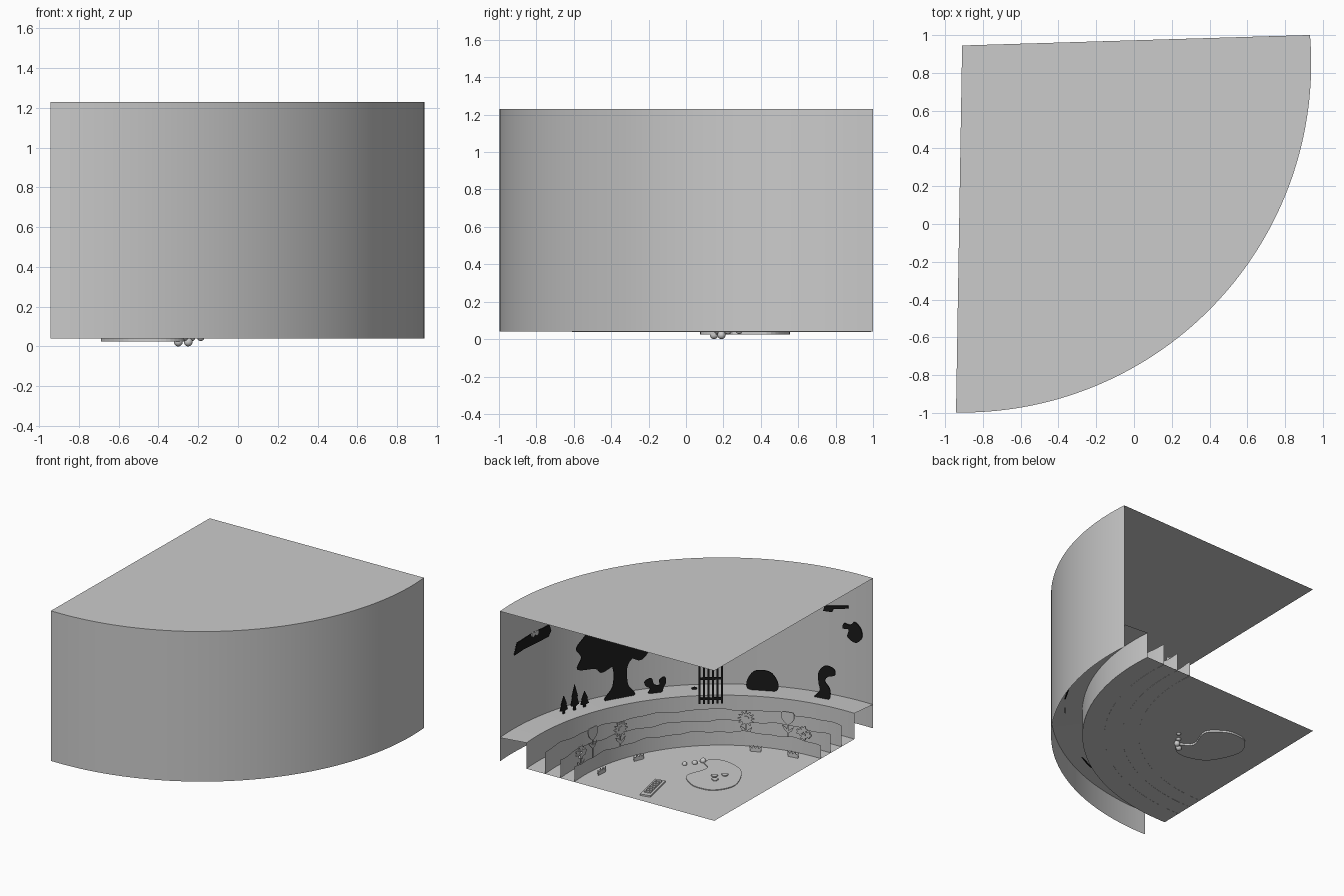
import bpy, bmesh, math, random
from mathutils import Matrix, Vector

if "Cube" in bpy.data.objects:
    bpy.data.objects.remove(bpy.data.objects["Cube"])

random.seed(3)
CX, CY, R = -0.91, 0.85, 1.848
APEX = (-0.91, 0.945)
FLOOR, TOP = 0.04, 1.23

black = bpy.data.materials.new("silhouette_black")
black.diffuse_color = (0.01, 0.01, 0.01, 1)
black.use_nodes = True
black.node_tree.nodes["Principled BSDF"].inputs["Base Color"].default_value = black.diffuse_color


def finish(name, bm, mat=None, smooth=False):
    me = bpy.data.meshes.new(name)
    bm.to_mesh(me)
    bm.free()
    ob = bpy.data.objects.new(name, me)
    bpy.context.collection.objects.link(ob)
    if mat:
        me.materials.append(mat)
    if smooth:
        for p in me.polygons:
            p.use_smooth = True
    return ob


def arc(r, n=64):
    """Plan points from the back-left end to the right end of the quarter circle"""
    a0, a1 = math.radians(-91), math.asin((0.095 + 0.03 * r) / r)
    return [(CX + r * math.cos(a0 + (a1 - a0) * i / n),
             CY + r * math.sin(a0 + (a1 - a0) * i / n)) for i in range(n + 1)]


def strip(name, low, high):
    """Sheet between two rows of points"""
    bm = bmesh.new()
    a = [bm.verts.new(p) for p in low]
    b = [bm.verts.new(p) for p in high]
    for i in range(len(a) - 1):
        bm.faces.new((a[i], a[i + 1], b[i + 1], b[i]))
    return finish(name, bm, smooth=True)


def sector(name, r, z):
    bm = bmesh.new()
    bm.faces.new([bm.verts.new((x, y, z)) for x, y in arc(r) + [APEX]])
    return finish(name, bm)


def at(r, z):
    return [(x, y, z) for x, y in arc(r)]


# Shell: curved wall, ceiling, floor, ledge and its riser
strip("curved_wall", at(R, FLOOR), at(R, TOP))
sector("ceiling", R, TOP)
sector("floor", 1.62, FLOOR)
strip("ledge", at(R, 0.228), at(1.62, 0.245))
strip("ledge_riser", at(1.62, FLOOR), at(1.62, 0.245))

# Three standing hedge sheets with wavy tops
for k, (r, h) in enumerate([(1.46, 0.21), (1.33, 0.183), (1.21, 0.15)]):
    tops = [(x, y, h + 0.006 * math.sin(i * 0.55 + k * 2) + 0.004 * math.sin(i * 1.1))
            for i, (x, y) in enumerate(arc(r))]
    strip(f"hedge_sheet_{k + 1}", at(r, FLOOR - 0.001), tops)


def spline(pts, n=5):
    """Closed smooth outline through a few points"""
    out, m = [], len(pts)
    for i in range(m):
        p0, p1, p2, p3 = (Vector(pts[(i + j - 1) % m]) for j in range(4))
        for k in range(n):
            t = k / n
            out.append(0.5 * (2 * p1 + (p2 - p0) * t + (2 * p0 - 5 * p1 + 4 * p2 - p3) * t * t
                              + (3 * p1 - p0 - 3 * p2 + p3) * t ** 3))
    return [tuple(p) for p in out]


def prism(name, outlines, M=None, t=0.008, mat=None):
    """Extrude flat outlines by t, then place them"""
    bm = bmesh.new()
    for pts in outlines:
        f = bm.faces.new([bm.verts.new((x, y, 0)) for x, y in pts])
        g = bmesh.ops.extrude_face_region(bm, geom=[f])["geom"]
        bmesh.ops.translate(bm, vec=(0, 0, t), verts=[v for v in g if isinstance(v, bmesh.types.BMVert)])
    bmesh.ops.recalc_face_normals(bm, faces=bm.faces)
    if M:
        bm.transform(M)
    return finish(name, bm, mat)


def place(deg, r, z):
    """Upright plane facing the centre; local x runs right, local y up"""
    a = math.radians(deg)
    o = Vector((math.cos(a), math.sin(a), 0))
    s = Vector((o.y, -o.x, 0))
    M = Matrix((s, (0, 0, 1), -o)).transposed().to_4x4()
    M.translation = Vector((CX, CY, z)) + o * r
    return M


def blob(cx, cy, a, b, lobes=0, amp=0.0, n=40):
    return [(cx + a * (1 + amp * math.cos(lobes * t)) * math.cos(t),
             cy + b * (1 + amp * math.cos(lobes * t)) * math.sin(t))
            for t in (2 * math.pi * i / n for i in range(n))]


def rect(x0, y0, x1, y1):
    return [(x0, y0), (x1, y0), (x1, y1), (x0, y1)]


L = 0.236
# Big tree silhouette on the ledge
trunk = spline([(-.12, 0), (-.06, .1), (-.06, .25), (-.15, .36), (0, .42), (.15, .36), (.06, .25), (.06, .1), (.11, 0)])
crown = spline([(-.14, .23), (-.2, .27), (-.34, .29), (-.31, .38), (-.35, .46), (-.27, .56), (-.24, .66),
                (-.1, .72), (.05, .73), (.18, .66), (.27, .56), (.29, .44), (.24, .35), (.16, .27), (.04, .31)])
prism("tree_trunk", [trunk], place(-30.4, 1.76, L), mat=black)
prism("tree_crown", [crown], place(-30.4, 1.755, L), mat=black)

# Small conifers
for i, (d, h) in enumerate([(-14.4, 0.14), (-17.7, 0.2), (-20.6, 0.125)]):
    w = 0.036
    prism(f"small_conifer_{i + 1}",
          [[(-.01, 0), (.01, 0), (.01, h * .15), (w, h * .2), (w * .6, h * .5), (w * .75, h * .52), (0, h),
            (-w * .75, h * .52), (-w * .6, h * .5), (-w, h * .2), (-.01, h * .15)]],
          place(d, 1.75, L), mat=black)

# Small animal with raised tail
prism("animal_silhouette", [spline([(-.05, 0), (.04, 0), (.06, .03), (.08, .08), (.07, .12), (.03, .1), (.03, .06),
                                    (-.01, .07), (-.03, .12), (-.08, .1), (-.07, .06), (-.04, .04)])],
      place(-39.1, 1.75, L), mat=black)
prism("ledge_pebble", [blob(0, .01, .02, .01)], place(-48.5, 1.75, L), mat=black)

# Barred gate in front of the ledge
bars = [rect(-.095 + i * .032, 0, -.08 + i * .032, .36) for i in range(6)]
rails = [rect(-.095, y, .08, y + .018) for y in (.03, .19, .33)]
prism("gate", bars + rails, place(-52.4, 1.6, 0.19), mat=black)

# Bush and bent creature on the ledge
prism("bush_silhouette", [spline([(-.09, 0), (.09, 0), (.115, .06), (.07, .14), (0, .16), (-.07, .14), (-.115, .06)])],
      place(-64.6, 1.75, L), mat=black)
prism("bent_silhouette", [spline([(-.08, 0), (.03, 0), (.04, .08), (.0, .14), (.03, .18), (.08, .2), (.07, .25),
                                  (0, .26), (-.05, .2), (-.05, .12), (-.04, .06)])],
      place(-80.1, 1.75, L), mat=black)

# Silhouettes hung on the wall
prism("wall_bird", [spline([(-.07, .05), (-.02, .05), (.02, .08), (.07, .04), (.08, -.03), (.03, -.08),
                            (-.04, -.05), (-.03, .01), (-.08, .01)])], place(-86, 1.825, .775), mat=black)
prism("wall_branch", [[(-.1, -.045), (-.03, -.04), (-.02, -.015), (.1, .015), (.1, .035), (-.03, .01), (-.09, -.005)]],
      place(-81.7, 1.825, .935), mat=black)
prism("wall_log", [[(-.2, -.06), (-.1, -.045), (.17, -.04), (.2, .0), (.18, .05), (0, .05), (-.17, .03)]],
      place(-6.3, 1.815, .887), mat=black)
prism("log_dots", [blob(-.01, .045, .02, .02), blob(.03, .045, .02, .02)], place(-6.3, 1.80, .887))


# Flowers standing between the hedge sheets
def flower(i, kind, deg, z):
    M = place(deg, 1.27, 0)
    leaf = [(0, z - .12), (-.035, z - .085), (-.045, z - .06), (-.015, z - .075), (0, z - .1),
            (.025, z - .08), (.045, z - .065), (.03, z - .1)]
    prism(f"flower_stem_{i}", [rect(-.005, FLOOR, .005, z - .03), leaf], M, .005)
    if kind == "daisy":
        prism(f"daisy_{i}", [blob(0, z, .05, .05, 12, .25, 72)], M)
        prism(f"daisy_eye_{i}", [blob(0, z, .022, .022)], M, .014)
    elif kind == "tulip":
        prism(f"tulip_{i}", [spline([(0, z - .05), (.045, z - .01), (.045, z + .045), (0, z + .05),
                                     (-.045, z + .045), (-.045, z - .01)])], M)
    else:
        for j, (dx, dy) in enumerate([(-.035, .01), (.0, .035), (.035, 0), (0, -.02)]):
            prism(f"blossom_{i}_{j}", [blob(dx, z + dy, .024, .024, 5, .25)], M, .008 + .002 * j)


for i, f in enumerate([("tulip", -7.9, .295), ("daisy", -19.9, .25), ("cluster", -1.8, .19),
                       ("daisy", -62.9, .23), ("tulip", -77, .27), ("cluster", -82.8, .17)]):
    flower(i + 1, *f)

# Grass tufts along the front of the hedge
for i, d in enumerate([-5, -23, -67.4, -82]):
    prism(f"grass_tuft_{i + 1}", [[(-.04, 0), (.04, 0), (.045, .045), (.025, .025), (.015, .05), (0, .025),
                                  (-.015, .05), (-.025, .025), (-.045, .045)]], place(d, 1.13, FLOOR), .006)

# Pond slab with lily pads and stones
pond = spline([(-.31, .43), (-.36, .25), (-.27, .17), (-.34, .085), (-.467, .085), (-.6, .16),
               (-.69, .37), (-.62, .52), (-.5, .555), (-.4, .525)])
prism("pond", [pond], Matrix.Translation((0, 0, .025)), .021)
for i, (x, y) in enumerate([(-.52, .38), (-.533, .275), (-.48, .33)]):
    prism(f"lily_pad_{i + 1}", [blob(x, y, .025, .022, 3, .15)], Matrix.Translation((0, 0, .045)), .008)
for i, (x, y, z, s) in enumerate([(-.3, .15, .022, .022), (-.25, .19, .022, .022), (-.27, .17, .05, .022),
                                  (-.235, .225, .045, .02), (-.187, .284, .045, .018)]):
    bm = bmesh.new()
    bmesh.ops.create_icosphere(bm, subdivisions=3, radius=s, matrix=Matrix.Translation((x, y, z)))
    finish(f"stone_{i + 1}", bm, smooth=True)

# Slatted bench on the floor
B = Matrix.Translation((-.235, .752, FLOOR)) @ Matrix.Rotation(math.radians(12), 4, 'Z')
prism("bench_base", [rect(-.04, -.14, .04, .14)], B, .012)
prism("bench_slats", [rect(-.025, -.11 + i * .032, .025, -.09 + i * .032) for i in range(7)],
      B @ Matrix.Translation((0, 0, .012)), .008)
